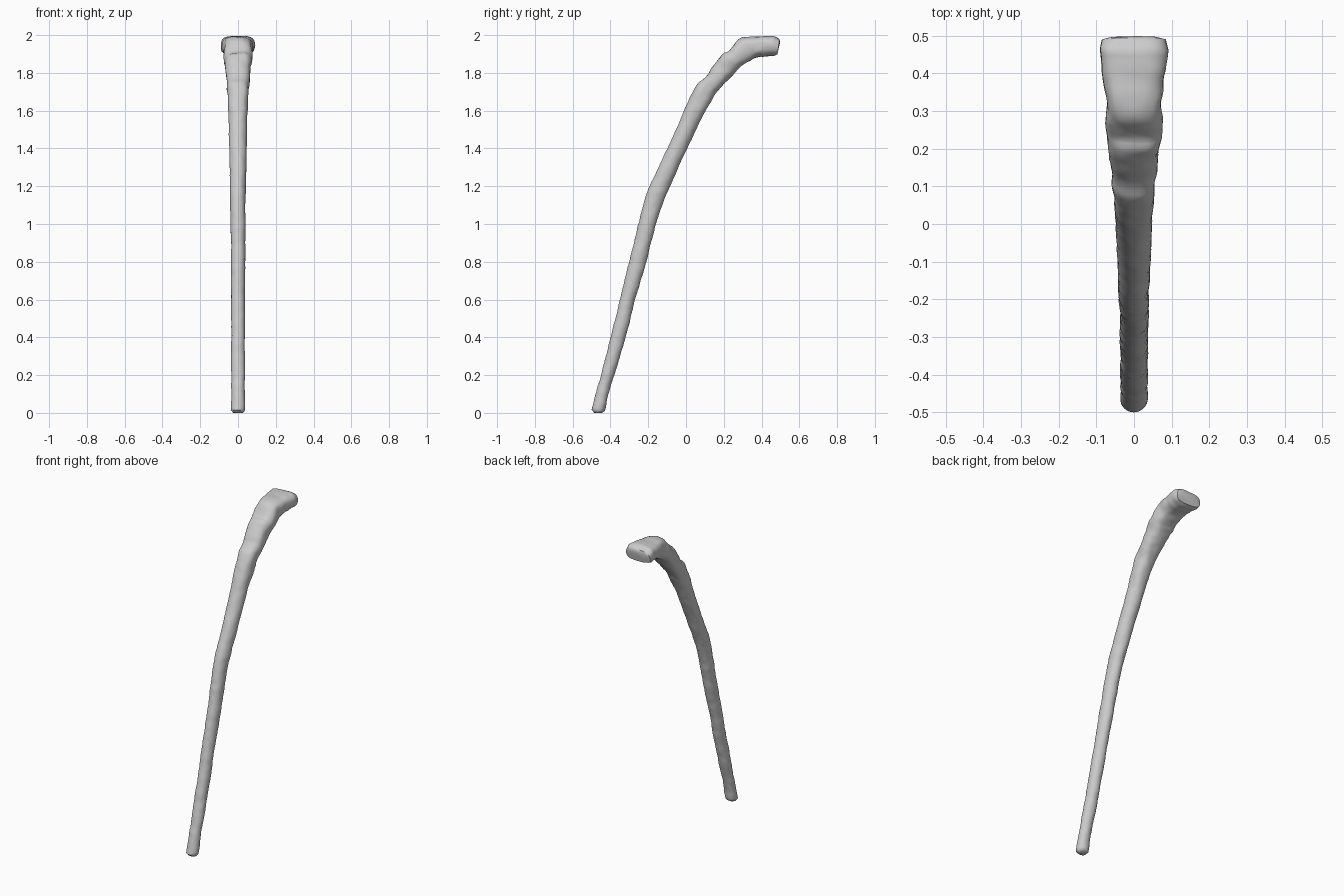
import bpy, bmesh, math
from mathutils import Vector, noise

if "Cube" in bpy.data.objects:
    bpy.data.objects.remove(bpy.data.objects["Cube"])

# Stations along the stick: upper edge (y, z), lower edge (y, z), half width
STATIONS = [
    (-.485, .000, -.445, .000, .026),
    (-.499, .015, -.430, .010, .036),
    (-.474, .110, -.412, .095, .036),
    (-.399, .400, -.325, .380, .036),
    (-.345, .620, -.269, .600, .037),
    (-.301, .800, -.217, .775, .038),
    (-.252, 1.00, -.166, .975, .039),
    (-.205, 1.17, -.118, 1.12, .041),
    (-.105, 1.385, -.033, 1.315, .045),
    (-.010, 1.60, .070, 1.535, .050),
    (.050, 1.725, .138, 1.66, .055),
    (.110, 1.785, .190, 1.73, .059),
    (.188, 1.895, .248, 1.79, .069),
    (.225, 1.915, .275, 1.82, .074),
    (.290, 1.980, .320, 1.855, .073),
    (.390, 1.993, .395, 1.888, .080),
    (.460, 1.998, .465, 1.890, .090),
    (.494, 1.978, .484, 1.898, .086),
    (.498, 1.960, .488, 1.918, .066),
]
SIDES = 32


def spline(a, b, c, d, t):
    """Catmull-Rom blend of station values."""
    return [.5 * (2 * q + (r - p) * t + (2 * p - 5 * q + 4 * r - s) * t * t
                  + (3 * q - p - 3 * r + s) * t ** 3) for p, q, r, s in zip(a, b, c, d)]


def sections():
    """Dense stations, roughly evenly spaced along the stick."""
    out, last = [], len(STATIONS) - 1
    for i in range(last):
        a, b = STATIONS[max(i - 1, 0)], STATIONS[i]
        c, d = STATIONS[i + 1], STATIONS[min(i + 2, last)]
        span = math.hypot(c[0] - b[0], c[1] - b[1])
        steps = max(2, round(span / .015))
        near_end = i < 2 or i > last - 4
        for k in range(steps):
            t = k / steps
            if near_end:
                out.append([p + (q - p) * t for p, q in zip(b, c)])
            else:
                out.append(spline(a, b, c, d, t))
    return out + [STATIONS[-1]]


def soft(v, power):
    return math.copysign(abs(v) ** power, v)


# Stick: squarer cross-section at the head, gently lumpy surface
bm = bmesh.new()
rings = []
for uy, uz, ly, lz, w in sections():
    upper, lower = Vector((0, uy, uz)), Vector((0, ly, lz))
    mid, half = (upper + lower) / 2, (upper - lower) / 2
    head = min(1, max(0, (mid.z - 1.5) / .4))
    power = 1 - .3 * head
    ring = []
    for k in range(SIDES):
        ang = 2 * math.pi * k / SIDES
        co = mid + half * soft(math.sin(ang), power)
        co.x = w * soft(math.cos(ang), power)
        out = (co - mid).normalized()
        lump = .0045 * noise.noise(co * 14) + .0025 * noise.noise(co * 32)
        co += out * lump * (.7 + .8 * head)
        co.z = min(2.0, max(0.0, co.z))
        ring.append(bm.verts.new(co))
    rings.append(ring)
for a, b in zip(rings, rings[1:]):
    for k in range(SIDES):
        n = (k + 1) % SIDES
        bm.faces.new((a[k], a[n], b[n], b[k]))
bm.faces.new(rings[0])
bm.faces.new(rings[-1])
bmesh.ops.recalc_face_normals(bm, faces=bm.faces[:])

mesh = bpy.data.meshes.new("walking_stick")
bm.to_mesh(mesh)
bm.free()
stick = bpy.data.objects.new("walking_stick", mesh)
bpy.context.collection.objects.link(stick)
bpy.context.view_layer.objects.active = stick
stick.select_set(True)
bpy.ops.object.shade_smooth_by_angle(angle=math.radians(50))
